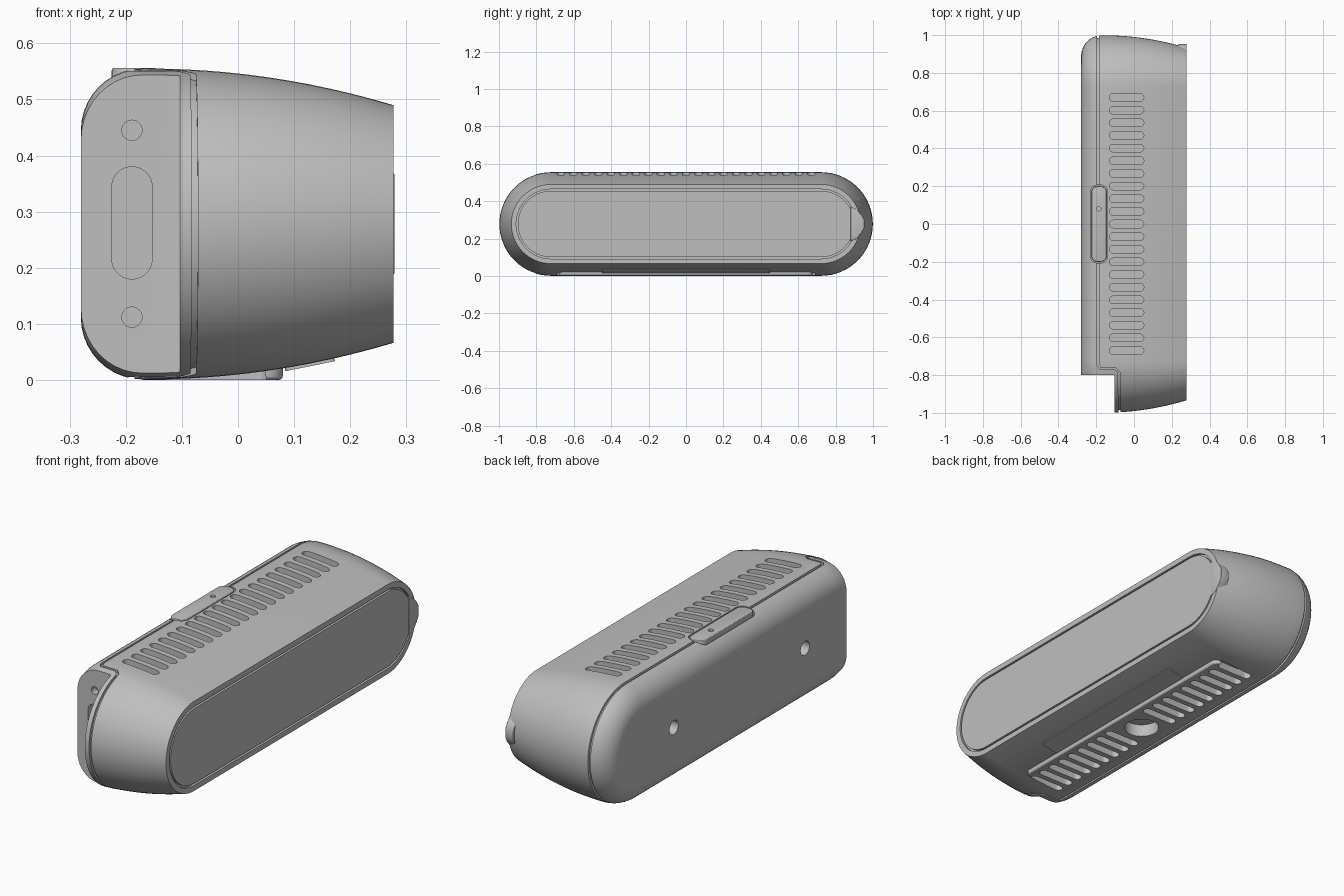
import bpy, bmesh
from math import sin, cos, pi, sqrt
from mathutils import Vector

if "Cube" in bpy.data.objects:
    bpy.data.objects.remove(bpy.data.objects["Cube"], do_unlink=True)

grey = bpy.data.materials.new("mid grey")
grey.use_nodes = True
grey.diffuse_color = (0.52, 0.52, 0.52, 1)
grey.node_tree.nodes["Principled BSDF"].inputs["Base Color"].default_value = (0.52, 0.52, 0.52, 1)

MID_Z = 0.278      # height of the centre line
HALF = 0.722       # half length of the straight run
BACK, FRONT = -0.28, 0.277


def make_object(name, bm):
    bmesh.ops.remove_doubles(bm, verts=bm.verts, dist=1e-6)
    bmesh.ops.recalc_face_normals(bm, faces=bm.faces)
    mesh = bpy.data.meshes.new(name)
    bm.to_mesh(mesh)
    bm.free()
    mesh.materials.append(grey)
    obj = bpy.data.objects.new(name, mesh)
    bpy.context.collection.objects.link(obj)
    return obj


def rounded(cu, cv, hu, hv, r, n=10):
    """Rounded rectangle outline; a pill or circle when r fills it."""
    pts = []
    for k, (su, sv) in enumerate([(1, 1), (-1, 1), (-1, -1), (1, -1)]):
        for i in range(n + 1):
            a = (k + i / n) * pi / 2
            p = Vector((cu + su * (hu - r) + r * cos(a), cv + sv * (hv - r) + r * sin(a)))
            if not pts or ((p - pts[-1]).length > 1e-5 and (p - pts[0]).length > 1e-5):
                pts.append(p)
    return pts


def place(axis, u, v, w):
    return {"x": (w, u, v), "y": (u, w, v), "z": (u, v, w)}[axis]


def add_prism(bm, outline, axis, lo, hi):
    a = [bm.verts.new(place(axis, u, v, lo)) for u, v in outline]
    b = [bm.verts.new(place(axis, u, v, hi)) for u, v in outline]
    bm.faces.new(a)
    bm.faces.new(b)
    for i in range(len(a)):
        j = (i + 1) % len(a)
        bm.faces.new((a[i], a[j], b[j], b[i]))


def prisms(name, outlines, axis, lo, hi):
    bm = bmesh.new()
    for outline in outlines:
        add_prism(bm, outline, axis, lo, hi)
    return make_object(name, bm)


def apply(obj, mod):
    bpy.context.view_layer.objects.active = obj
    bpy.ops.object.modifier_apply(modifier=mod.name)


def carve(target, cutter, keep=False):
    mod = target.modifiers.new("carve", "BOOLEAN")
    mod.operation, mod.solver, mod.object = "DIFFERENCE", "EXACT", cutter
    apply(target, mod)
    if not keep:
        bpy.data.objects.remove(cutter, do_unlink=True)


def bevel(obj, width):
    mod = obj.modifiers.new("bevel", "BEVEL")
    mod.width, mod.segments, mod.limit_method = width, 3, "ANGLE"
    apply(obj, mod)


def smooth(obj):
    bpy.ops.object.select_all(action="DESELECT")
    obj.select_set(True)
    bpy.context.view_layer.objects.active = obj
    bpy.ops.object.shade_smooth_by_angle(angle=0.5)


def radius(x):
    """Gentle taper to the front, rounded edge at the back."""
    r, fillet = 0.277, 0.11
    if x < BACK + fillet:
        d = BACK + fillet - x
        return r - fillet + sqrt(max(fillet ** 2 - d ** 2, 0))
    return r - 0.341 * max(x + 0.16, 0) ** 2


def shell(name, inset=0.0):
    """Pill section lofted from back to front."""
    stations = [BACK + 0.11 * (1 - cos(i / 10 * pi / 2)) for i in range(11)]
    stations += [-0.17 + (FRONT + 0.17) * i / 12 for i in range(1, 13)]
    bm = bmesh.new()
    rings = []
    for x in stations:
        r = radius(x) - inset
        rings.append([bm.verts.new((x, u, v))
                      for u, v in rounded(0, MID_Z, HALF + r, r, r, 16)])
    for a, b in zip(rings, rings[1:]):
        for i in range(len(a)):
            j = (i + 1) % len(a)
            bm.faces.new((a[i], a[j], b[j], b[i]))
    bm.faces.new(rings[0])
    bm.faces.new(rings[-1])
    return make_object(name, bm)


def ribbon(path, width):
    """Closed outline of a band following a path."""
    pts = [Vector(p) for p in path]
    left, right = [], []
    for i, p in enumerate(pts):
        d = Vector((0, 0))
        if i > 0:
            d += (p - pts[i - 1]).normalized()
        if i < len(pts) - 1:
            d += (pts[i + 1] - p).normalized()
        d.normalize()
        side = Vector((-d.y, d.x)) * width / 2
        left.append(p + side)
        right.append(p - side)
    return left + right[::-1]


# Main housing
body = shell("housing")

# Seam between the back cover and the front housing
seam = prisms("seam_cutter", [ribbon([(-0.19, 1.1), (-0.19, -0.745), (-0.178, -0.765),
              (-0.1, -0.765), (-0.08, -0.785), (-0.075, -1.1)], 0.011)], "z", -0.1, 0.7)
carve(seam, shell("core", 0.012))
carve(body, seam)

# Corner step with its connector recesses
carve(body, prisms("step_cutter", [rounded(-0.3, -1.0, 0.197, 0.2, 0.006, 4)], "z", -0.1, 0.7))
carve(body, prisms("port_cutter", [rounded(-0.189, 0.28, 0.036, 0.1, 0.036),
                                   rounded(-0.189, 0.445, 0.018, 0.018, 0.018),
                                   rounded(-0.189, 0.112, 0.018, 0.018, 0.018)],
                   "y", -0.9, -0.765))

# Mounting holes in the back
carve(body, prisms("mount_cutter", [rounded(y, MID_Z, 0.033, 0.033, 0.033)
                                    for y in (-0.49, 0.49)], "x", -0.4, -0.23))

# Front panel groove, interrupted beside the pull tab
groove = prisms("groove_cutter", [rounded(0, MID_Z, HALF + 0.186, 0.186, 0.186, 16)],
                "x", 0.265, 0.32)
carve(groove, prisms("groove_core", [rounded(0, MID_Z, HALF + 0.177, 0.177, 0.177, 16)],
                     "x", 0.2, 0.4))
carve(groove, prisms("groove_gap", [rounded(0.95, MID_Z, 0.08, 0.08, 0.01)], "x", 0.2, 0.4))
carve(body, groove)

# Foot under the housing
foot = prisms("foot", [rounded(-0.048, 0, 0.128, 0.68, 0.03)], "z", 0.0, 0.04)
bevel(foot, 0.008)


# Vent slots above and below, plus the round socket in the foot
def slots(rows):
    return [rounded(-0.039, i * 0.067, 0.091, 0.02, 0.02, 6) for i in rows]


carve(body, prisms("top_vent_cutter", slots(range(-10, 11)), "z", 0.515, 0.7))
low = slots([i for i in range(-10, 11) if abs(i) > 1])
for part in (body, foot):
    carve(part, prisms("low_vent_cutter", low, "z", -0.1, 0.035))
    carve(part, prisms("socket_cutter", [rounded(-0.045, 0, 0.078, 0.078, 0.078)],
                       "z", -0.1, 0.06))

# Latch set in a pocket on the top edge
carve(body, prisms("latch_pocket", [rounded(-0.185, 0, 0.046, 0.206, 0.036)], "z", 0.525, 0.7))
latch = prisms("latch", [rounded(-0.185, 0, 0.04, 0.2, 0.032)], "z", 0.5, 0.556)
bevel(latch, 0.004)
carve(latch, prisms("pin_cutter", [rounded(-0.187, 0.08, 0.012, 0.012, 0.012, 5)],
                    "z", 0.535, 0.7))

# Pull tab at the end of the front panel
tab = prisms("pull_tab", [[(0.88, 0.37), (0.915, 0.355), (0.94, 0.325), (0.954, 0.3),
                           (0.954, 0.258), (0.94, 0.232), (0.915, 0.202), (0.88, 0.187)]],
             "x", 0.235, 0.279)
bevel(tab, 0.003)

# Label plate on the sloping underside
label = prisms("label_plate", [rounded(0, 0, 0.045, 0.45, 0.008)], "z", -0.003, 0.003)
label.location = (0.128, 0, 0.0275)
label.rotation_euler = (0, -0.2, 0)

for part in (body, foot, latch, tab, label):
    smooth(part)
